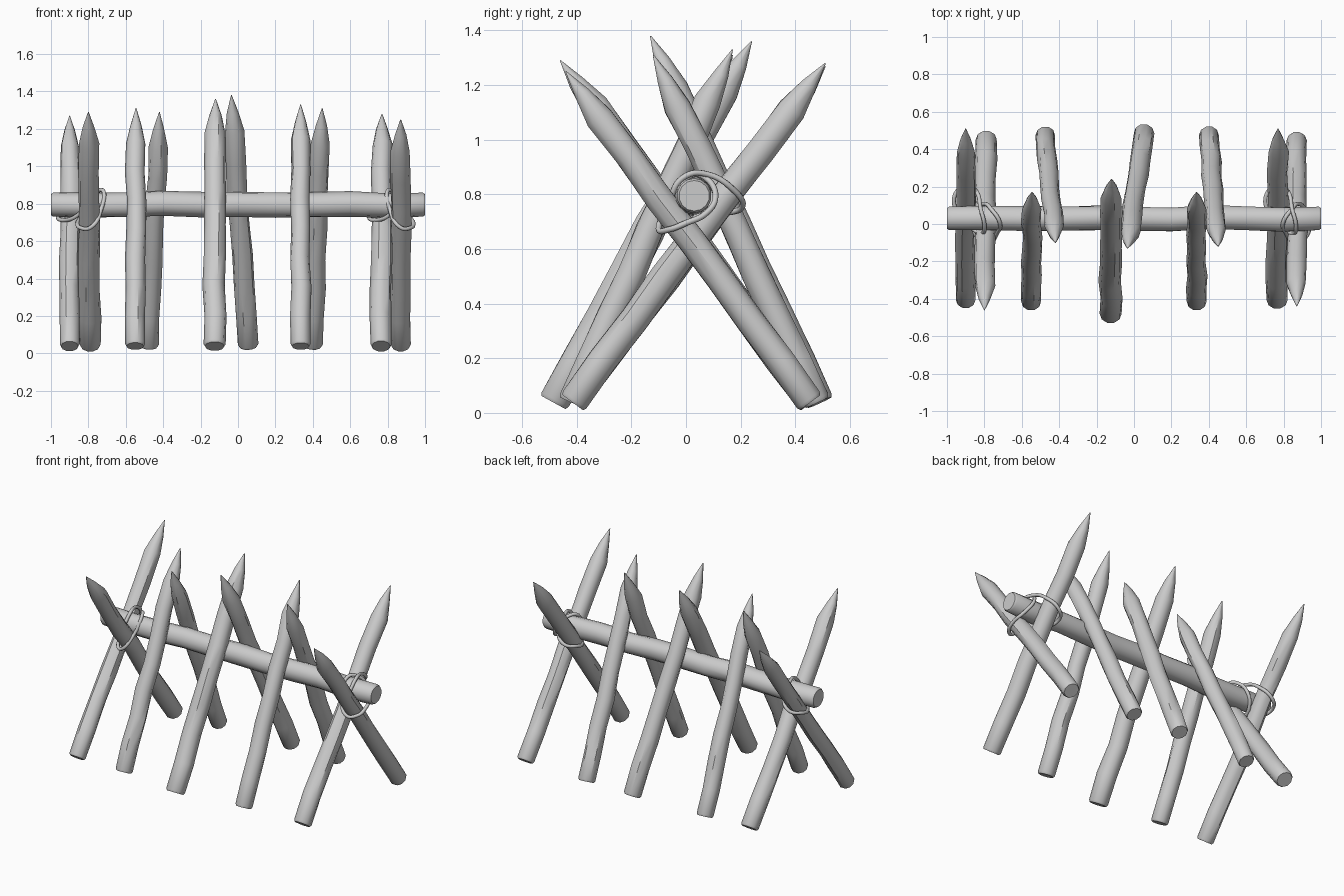
import bpy, bmesh, math, random
from mathutils import Vector

if "Cube" in bpy.data.objects:
    bpy.data.objects.remove(bpy.data.objects["Cube"])

random.seed(4)


def pole(name, a, b, rings, sides, wobble):
    """Tube from a to b; rings = (distance along axis, radius)."""
    a, b = Vector(a), Vector(b)
    axis = (b - a).normalized()
    u = axis.cross(Vector((0, 1, 0))).normalized()
    v = axis.cross(u)
    bm = bmesh.new()
    loops = []
    for i, (d, r) in enumerate(rings):
        inner = 2 <= i < len(rings) - 2
        w = wobble if inner else 0
        c = a + axis * d + u * random.uniform(-w, w) + v * random.uniform(-w, w)
        loop = []
        for k in range(sides):
            t = 2 * math.pi * k / sides
            rr = r * (1 + (random.uniform(-0.05, 0.05) if inner else 0))
            loop.append(bm.verts.new(c + (u * math.cos(t) + v * math.sin(t)) * rr))
        loops.append(loop)
    for p, q in zip(loops, loops[1:]):
        for k in range(sides):
            n = (k + 1) % sides
            bm.faces.new((p[k], p[n], q[n], q[k]))
    bm.faces.new(loops[0][::-1])
    bm.faces.new(loops[-1])
    bmesh.ops.recalc_face_normals(bm, faces=bm.faces)
    me = bpy.data.meshes.new(name)
    bm.to_mesh(me)
    bm.free()
    ob = bpy.data.objects.new(name, me)
    bpy.context.collection.objects.link(ob)
    bpy.context.view_layer.objects.active = ob
    ob.select_set(True)
    bpy.ops.object.shade_smooth_by_angle(angle=math.radians(40))
    ob.select_set(False)
    return ob


def stake(name, a, b, r):
    length = (Vector(b) - Vector(a)).length
    body = length - 0.21
    rings = [(0, r * 0.88), (0.012, r)]
    rings += [(body * k / 7, r * (1.03 - 0.01 * k)) for k in range(1, 8)]
    rings += [(length - 0.1, r * 0.56), (length, 0.002)]
    pole(name, a, b, rings, 10, 0.005)


def rope(name, pts):
    cu = bpy.data.curves.new(name, 'CURVE')
    cu.dimensions = '3D'
    cu.bevel_depth = 0.011
    cu.bevel_resolution = 2
    cu.resolution_u = 6
    sp = cu.splines.new('BEZIER')
    sp.bezier_points.add(len(pts) - 1)
    for bp, p in zip(sp.bezier_points, pts):
        bp.co = p
        bp.handle_left_type = bp.handle_right_type = 'AUTO'
    sp.use_cyclic_u = True
    bpy.context.collection.objects.link(bpy.data.objects.new(name, cu))


# Horizontal log
log_rings = [(0, 0.056), (0.012, 0.064)]
log_rings += [(2 * k / 10, 0.066) for k in range(1, 10)]
log_rings += [(1.988, 0.064), (2, 0.056)]
pole("cross_log", (-1, 0.03, 0.795), (1, 0.03, 0.795), log_rings, 14, 0.006)

# Sharpened stakes: base x, base y, tip x, tip y, tip z, radius
stakes = [
    (-0.90, -0.415, -0.90, 0.51, 1.27, 0.052), (-0.79, 0.46, -0.80, -0.46, 1.29, 0.056),
    (-0.55, -0.42, -0.545, 0.17, 1.31, 0.053), (-0.475, 0.48, -0.42, -0.10, 1.29, 0.052),
    (-0.125, -0.485, -0.12, 0.24, 1.36, 0.059), (0.055, 0.49, -0.035, -0.13, 1.38, 0.055),
    (0.335, -0.42, 0.335, 0.17, 1.33, 0.053), (0.40, 0.48, 0.45, -0.12, 1.31, 0.053),
    (0.765, -0.415, 0.77, 0.51, 1.28, 0.056), (0.87, 0.455, 0.87, -0.44, 1.25, 0.054),
]
for i, (bx, by, tx, ty, tz, r) in enumerate(stakes):
    side = "front" if by < 0 else "back"
    stake(f"{side}_stake_{i // 2 + 1}", (bx, by, 0.038), (tx, ty, tz), r)

# Rope lashings at both ends: offset from stake x, then y, z
front_loop = [(0, -0.10, 0.672), (-0.06, -0.045, 0.775), (-0.07, 0.015, 0.868), (-0.03, 0.075, 0.858),
              (0.01, 0.108, 0.79), (0.05, 0.07, 0.728), (0.068, 0, 0.695), (0.055, -0.06, 0.672)]
back_loop = [(0, 0.207, 0.757), (-0.062, 0.14, 0.73), (-0.02, 0.03, 0.712), (0.05, -0.035, 0.745),
             (0.09, -0.05, 0.80), (0.1, 0.0, 0.868), (0.08, 0.08, 0.873), (0.06, 0.17, 0.82)]
for end, fx, bx, flip in (("right", 0.87, 0.765, 1), ("left", -0.79, -0.90, -1)):
    rope(f"{end}_front_rope", [(fx + flip * x, y, z) for x, y, z in front_loop])
    rope(f"{end}_back_rope", [(bx + x, y, z) for x, y, z in back_loop])
